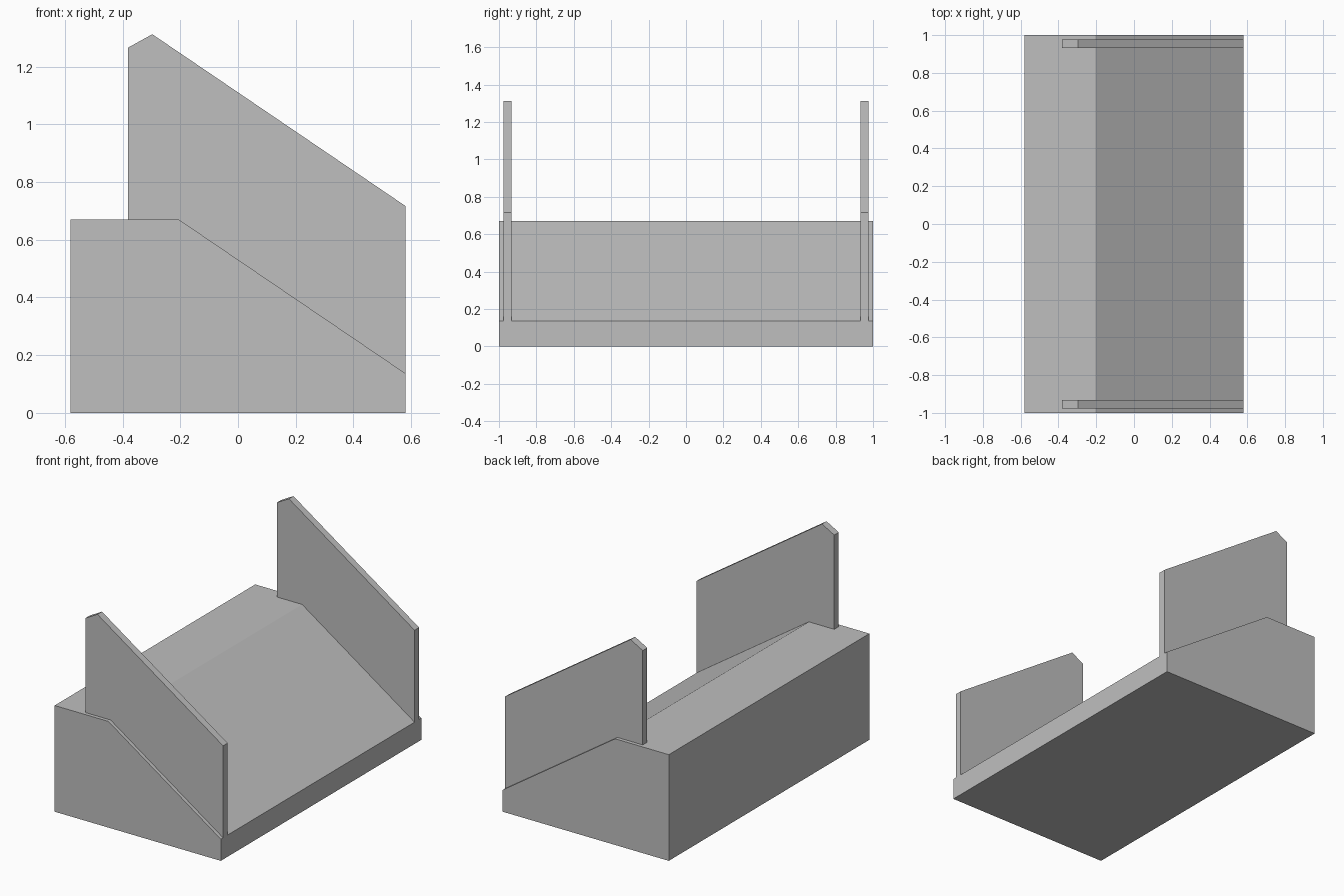
import bpy
import bmesh

cube = bpy.data.objects.get("Cube")
if cube:
    bpy.data.objects.remove(cube, do_unlink=True)

# Single grey finish
grey = bpy.data.materials.new("plain_grey")
grey.use_nodes = True
colour = (0.52, 0.52, 0.52, 1)
grey.diffuse_color = colour
grey.node_tree.nodes["Principled BSDF"].inputs["Base Color"].default_value = colour


def extrude_profile(name, profile, y_start, y_end):
    """Extrude an x-z outline along y into a solid."""
    bm = bmesh.new()
    face = bm.faces.new([bm.verts.new((x, y_start, z)) for x, z in profile])
    result = bmesh.ops.extrude_face_region(bm, geom=[face])
    moved = [v for v in result["geom"] if isinstance(v, bmesh.types.BMVert)]
    bmesh.ops.translate(bm, verts=moved, vec=(0, y_end - y_start, 0))
    bmesh.ops.recalc_face_normals(bm, faces=bm.faces)
    mesh = bpy.data.meshes.new(name)
    bm.to_mesh(mesh)
    bm.free()
    mesh.materials.append(grey)
    obj = bpy.data.objects.new(name, mesh)
    bpy.context.collection.objects.link(obj)
    return obj


FRONT, BACK = 0.58, -0.58
LIP, RIDGE_X, RIDGE_Z = 0.137, -0.205, 0.67

# Sloped wedge base
base = [(BACK, 0), (FRONT, 0), (FRONT, LIP), (RIDGE_X, RIDGE_Z), (BACK, RIDGE_Z)]
extrude_profile("sloped_base", base, -1, 1)

# Upright side walls that follow the base slope
wall = [(-0.382, RIDGE_Z), (RIDGE_X, RIDGE_Z), (FRONT, LIP),
        (FRONT, 0.717), (-0.297, 1.312), (-0.382, 1.265)]
for name, side in (("right_wall", -1), ("left_wall", 1)):
    extrude_profile(name, wall, side * 0.932, side * 0.977)
